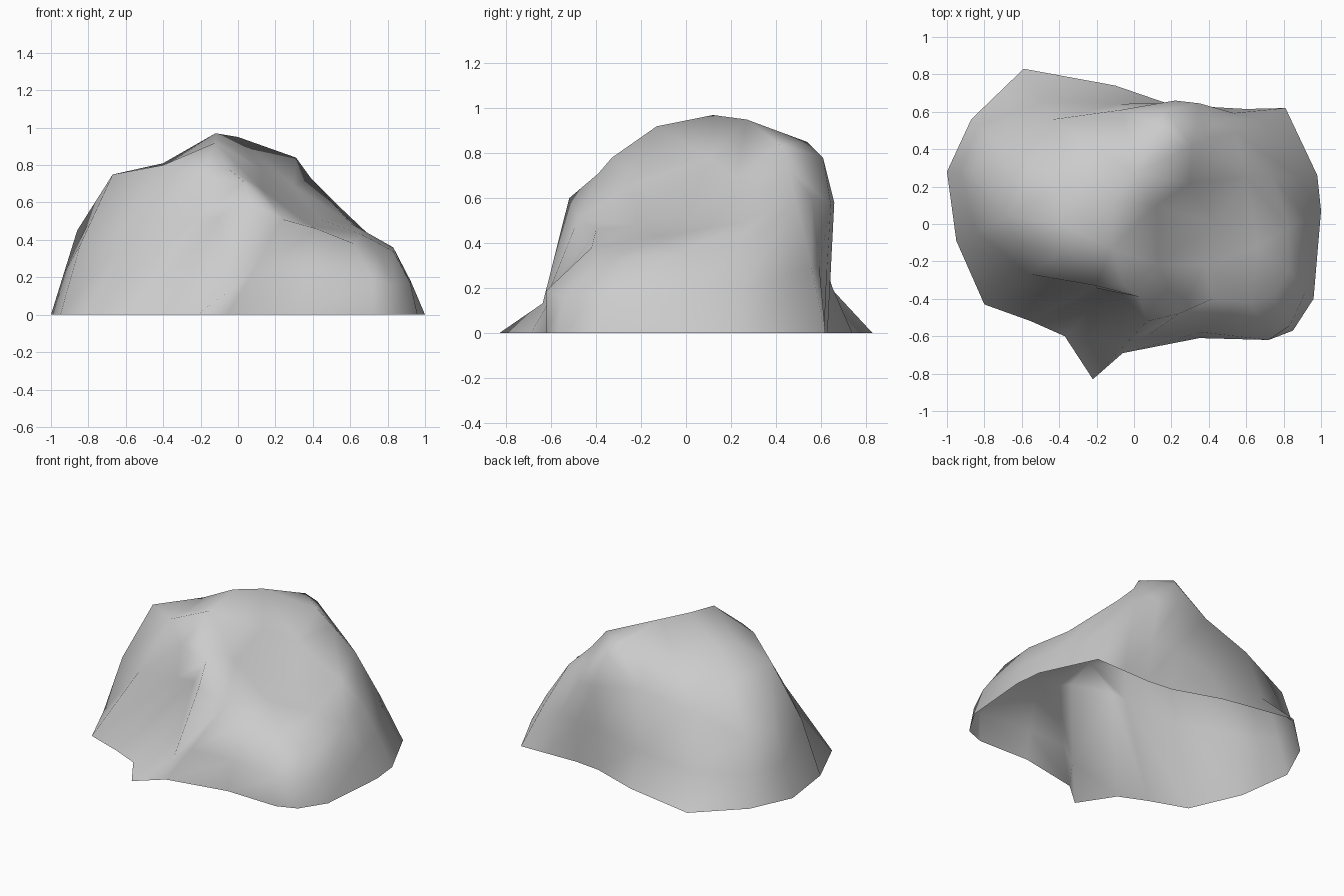
import bpy, bmesh
from mathutils import Vector
from mathutils.geometry import delaunay_2d_cdt

# Ground outline, counter-clockwise from the right end
foot = [(1, .07), (.98, .26), (.81, .62), (.6, .615), (.4, .61), (.22, .63), (-.1, .74),
        (-.59, .83), (-.87, .56), (-1, .28), (-.95, -.09), (-.8, -.43), (-.55, -.52),
        (-.37, -.6), (-.22, -.83), (-.06, -.69), (.35, -.61), (.72, -.62), (.85, -.57), (.96, -.4)]

# Upper edge of the steep walls, one point above each ground point
brow = [(.83, -.02, .36), (.74, .25, .39), (.54, .49, .58), (.43, .56, .6), (.35, .645, .57),
        (.22, .66, .58), (-.07, .61, .62), (-.43, .56, .54), (-.79, .48, .42), (-.86, .27, .45),
        (-.67, .04, .75), (-.4, -.16, .8), (-.2, -.33, .74), (.03, -.39, .71), (.07, -.52, .6),
        (.24, -.48, .51), (.42, -.4, .46), (.62, -.42, .38), (.75, -.38, .32), (.83, -.25, .34)]

# Wall bend: (fraction inward, fraction of height); early inward = flared foot or undercut
bend = [(.45, .5), (.45, .5), (.47, .5), (.4, .5), (.5, .5), (.5, .5), (.75, .36),
        (.65, .35), (.45, .5), (.5, .5), (.38, .5), (.6, .55), (.95, .7),
        (.8, .7), (.62, .22), (.42, .4), (.15, .42), (.0, .5), (.15, .5), (.3, .5)]

# Summit ridge, left slope, right slope and low right shoulder
crown = [(-.12, -.13, .92), (-.12, .12, .97), (0, .27, .95), (.13, .54, .85), (.17, .61, .78),
         (.31, .415, .84), (.39, .46, .73), (-.4, .2, .81), (-.38, .0, .8), (-.55, .32, .68),
         (-.05, -.33, .78), (.12, .1, .78), (.3, .22, .69), (.44, 0, .51), (.38, -.22, .48),
         (.13, -.22, .67), (.66, -.12, .43), (.6, .25, .49)]

bm = bmesh.new()
n = len(foot)
bottom = [bm.verts.new((x, y, 0)) for x, y in foot]
top = [bm.verts.new(p) for p in brow]
waist = []
for f, b, (inward, rise) in zip(bottom, top, bend):
    p = f.co.lerp(b.co, inward)
    p.z = b.co.z * rise
    waist.append(bm.verts.new(p))
waist[13].co = (-.1, -.33, .52)  # dent in the front wall

# Walls, open underneath
for lower, upper in ((bottom, waist), (waist, top)):
    for i in range(n):
        j = (i + 1) % n
        bm.faces.new((lower[i], lower[j], upper[j], upper[i]))

# Top surface triangulated inside the brow
cap = top + [bm.verts.new(p) for p in crown]
flat = [Vector((v.co.x, v.co.y)) for v in cap]
res = delaunay_2d_cdt(flat, [], [list(range(n))], 1, 1e-5)
for tri in res[2]:
    bm.faces.new([cap[res[3][k][0]] for k in tri])

bmesh.ops.recalc_face_normals(bm, faces=bm.faces)
for face in bm.faces:
    face.smooth = True
mesh = bpy.data.meshes.new("boulder")
bm.to_mesh(mesh)
bm.free()
rock = bpy.data.objects.new("boulder", mesh)
bpy.context.collection.objects.link(rock)
